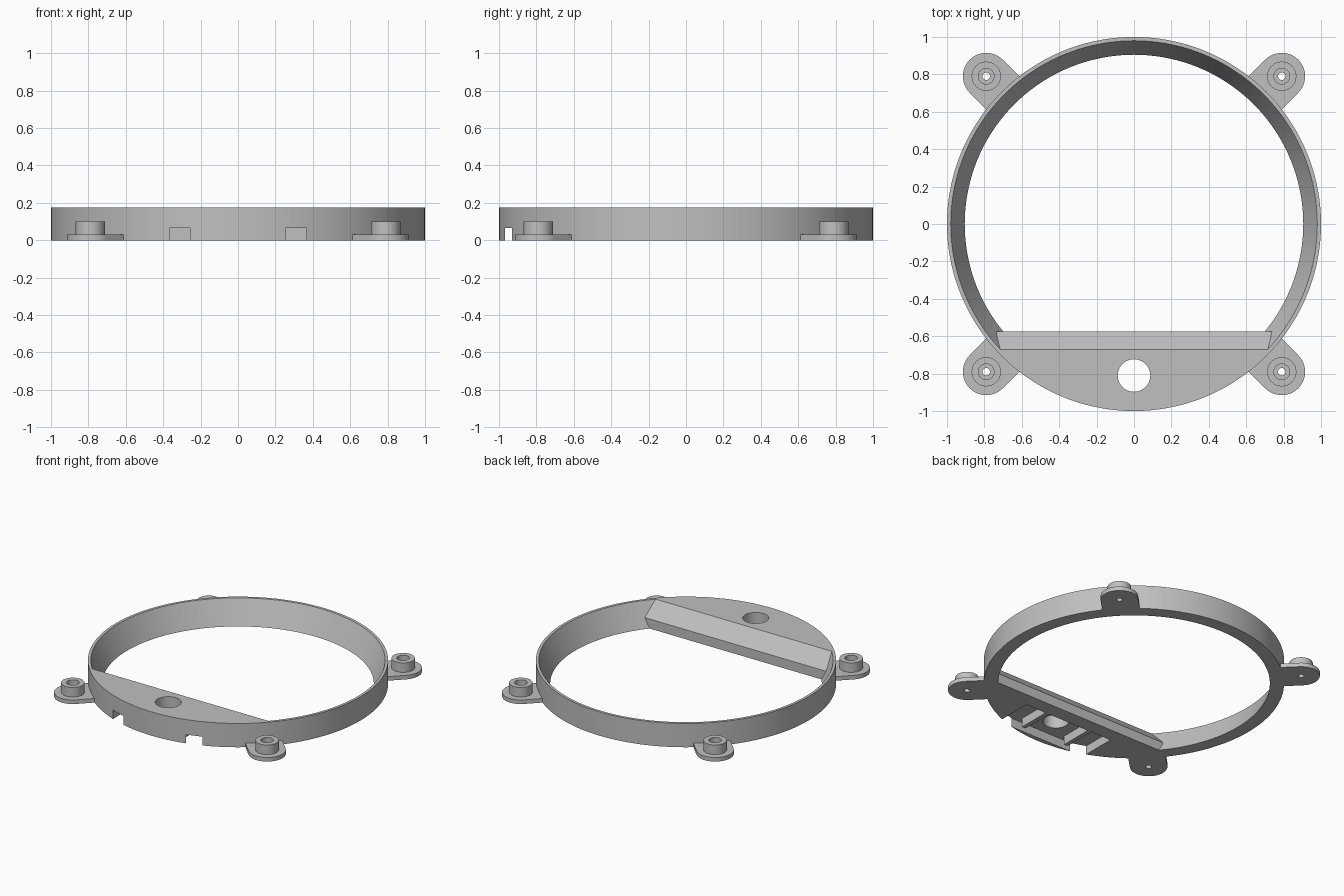
import bpy, bmesh, math
from mathutils import Matrix

cube = bpy.data.objects.get("Cube")
if cube:
    bpy.data.objects.remove(cube, do_unlink=True)

grey = bpy.data.materials.new("plain grey")
grey.use_nodes = True
grey.diffuse_color = (0.53, 0.53, 0.53, 1)
grey.node_tree.nodes["Principled BSDF"].inputs["Base Color"].default_value = grey.diffuse_color

HEIGHT = 0.175
POCKET = 0.065


def finish(name, bm):
    bmesh.ops.recalc_face_normals(bm, faces=bm.faces)
    mesh = bpy.data.meshes.new(name)
    bm.to_mesh(mesh)
    bm.free()
    mesh.materials.append(grey)
    obj = bpy.data.objects.new(name, mesh)
    bpy.context.collection.objects.link(obj)
    return obj


def prism(name, points, direction):
    """Closed outline of 3D points swept along a direction."""
    bm = bmesh.new()
    face = bm.faces.new([bm.verts.new(p) for p in points])
    swept = bmesh.ops.extrude_face_region(bm, geom=[face], use_keep_orig=True)
    verts = [v for v in swept["geom"] if isinstance(v, bmesh.types.BMVert)]
    bmesh.ops.translate(bm, verts=verts, vec=direction)
    return finish(name, bm)


def cone(name, low_r, high_r, z0, z1, x=0, y=0, sides=48):
    bm = bmesh.new()
    bmesh.ops.create_cone(bm, cap_ends=True, segments=sides, radius1=low_r, radius2=high_r,
                          depth=z1 - z0, matrix=Matrix.Translation((x, y, (z0 + z1) / 2)))
    return finish(name, bm)


def box(name, x0, x1, y0, y1, z0, z1):
    return prism(name, [(x0, y0, z0), (x1, y0, z0), (x1, y1, z0), (x0, y1, z0)], (0, 0, z1 - z0))


def combine(obj, other, operation):
    """Apply a boolean and discard the helper."""
    bpy.context.view_layer.objects.active = obj
    mod = obj.modifiers.new("cut", "BOOLEAN")
    mod.operation = operation
    mod.solver = "EXACT"
    mod.object = other
    bpy.ops.object.modifier_apply(modifier=mod.name)
    bpy.data.objects.remove(other, do_unlink=True)


def smooth(obj):
    bpy.ops.object.select_all(action="DESELECT")
    obj.select_set(True)
    bpy.context.view_layer.objects.active = obj
    bpy.ops.object.shade_smooth_by_angle(angle=math.radians(25))


# Ring body: a disc with a tapered opening that stops at the sloped front shelf
body = cone("ring_body", 1, 1, 0, HEIGHT, sides=144)
flare = (0.98 - 0.905) / HEIGHT * 0.1
opening = cone("opening", 0.905 - flare, 0.98 + flare, -0.1, HEIGHT + 0.1, sides=144)
shelf_side = [(-0.575, -0.2), (-0.575, 0.07), (-0.765, 0.28), (1.2, 0.28), (1.2, -0.2)]
combine(opening, prism("shelf_limit", [(-1.2, y, z) for y, z in shelf_side], (2.4, 0, 0)), "INTERSECT")
combine(body, opening, "DIFFERENCE")

# Pocket under the shelf, breaking through the rim as two notches, and the round hole
combine(body, box("pocket", -0.365, 0.365, -0.967, -0.68, -0.1, POCKET), "DIFFERENCE")
combine(body, cone("shelf_hole", 0.087, 0.087, -0.1, 0.3, 0, -0.81), "DIFFERENCE")
smooth(body)

# Thin ribs dividing the pocket
for side, name in ((1, "left_rib"), (-1, "right_rib")):
    x0, x1 = sorted((side * 0.168, side * 0.198))
    box(name, x0, x1, -0.925, -0.675, 0, POCKET + 0.005)

# Four mounting feet: rounded tab, boss, counterbore and screw hole
DIST, TAB = 0.79 * math.sqrt(2), 0.125
arc = [math.radians(-90 + 180 * i / 24) for i in range(25)]
outline = [(DIST + TAB * math.cos(a), TAB * math.sin(a), 0) for a in arc]
outline += [(0.95, TAB, 0), (0.95, -TAB, 0)]
for i, name in enumerate(("back_left", "back_right", "front_right", "front_left")):
    foot = prism(name + "_foot", outline, (0, 0, 0.03))
    combine(foot, cone("boss", 0.078, 0.078, 0.01, 0.1, DIST), "UNION")
    combine(foot, cone("counterbore", 0.042, 0.042, 0.04, 0.2, DIST), "DIFFERENCE")
    combine(foot, cone("screw_hole", 0.02, 0.02, -0.1, 0.2, DIST, sides=24), "DIFFERENCE")
    foot.data.transform(Matrix.Rotation(math.radians(45 + 90 * i), 4, "Z"))
    smooth(foot)
